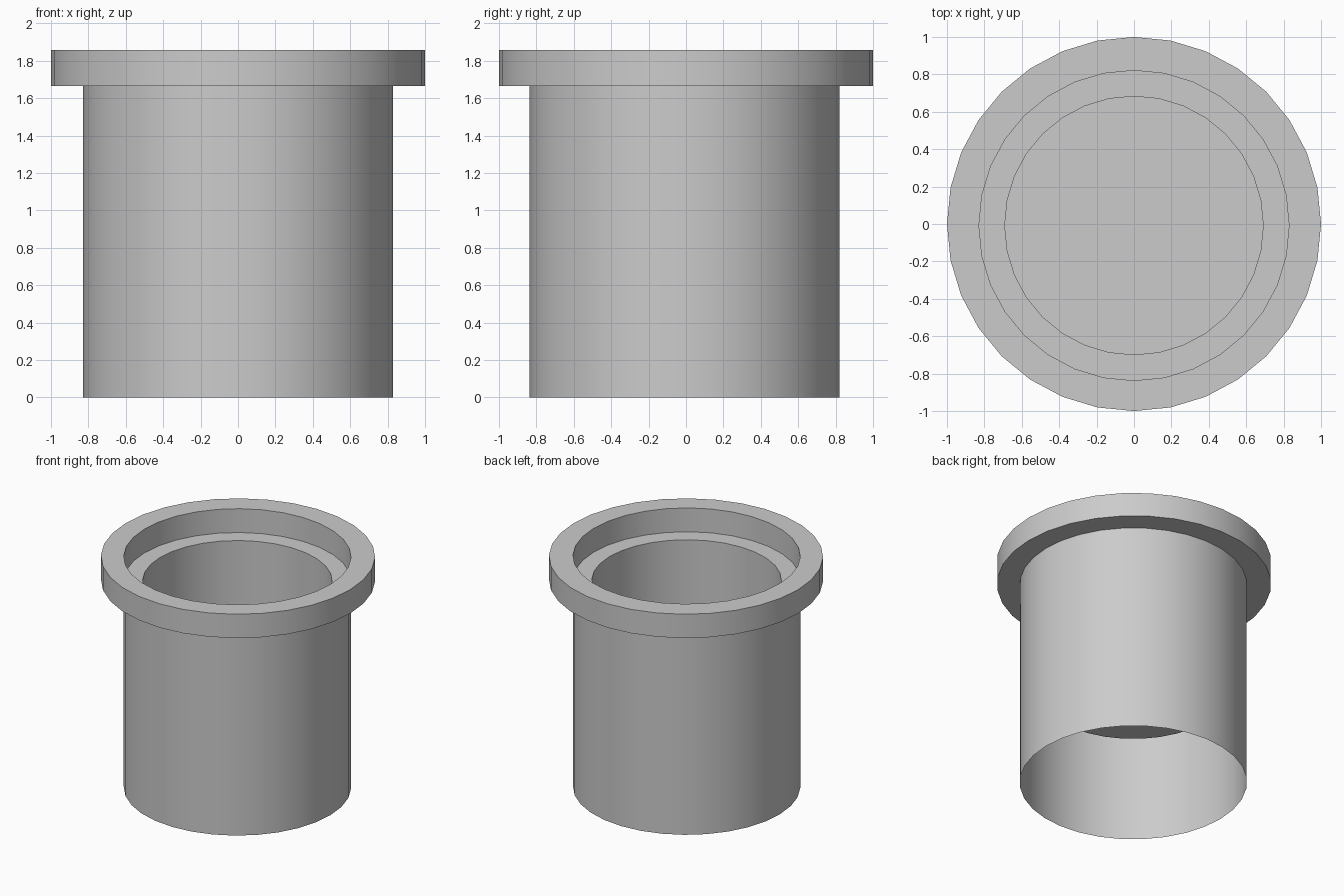
import bpy, bmesh, math

if "Cube" in bpy.data.objects:
    bpy.data.objects.remove(bpy.data.objects["Cube"])

SIDES = 32


def lathe(name, profile, cap_end=False):
    """Revolve (radius, z, y offset) points around z; optionally cap the last ring."""
    bm = bmesh.new()
    rings = []
    for r, z, oy in profile:
        rings.append([bm.verts.new((r * math.cos(2 * math.pi * i / SIDES),
                                    r * math.sin(2 * math.pi * i / SIDES) + oy, z))
                      for i in range(SIDES)])
    for a, b in zip(rings, rings[1:]):
        for i in range(SIDES):
            j = (i + 1) % SIDES
            bm.faces.new((a[i], a[j], b[j], b[i]))
    if cap_end:
        bm.faces.new(rings[-1])
    mesh = bpy.data.meshes.new(name)
    bm.to_mesh(mesh)
    bm.free()
    obj = bpy.data.objects.new(name, mesh)
    bpy.context.collection.objects.link(obj)
    bpy.context.view_layer.objects.active = obj
    obj.select_set(True)
    bpy.ops.object.shade_smooth_by_angle(angle=math.radians(30))
    obj.select_set(False)
    return obj


OFF = -0.008      # tube sits slightly forward of the rim
TOP, LEDGE, FLOOR = 1.858, 1.666, 0.766

# Thin open-bottomed wall, overhanging rim, stepped recess and inner cup floor
lathe("flanged_cup", [
    (0.829, 0.0, OFF),
    (0.829, LEDGE, OFF),
    (1.0, LEDGE, 0.0),
    (1.0, TOP, 0.0),
    (0.829, TOP, OFF),
    (0.829, LEDGE, OFF),
    (0.691, LEDGE, OFF),
    (0.691, FLOOR, OFF),
], cap_end=True)
